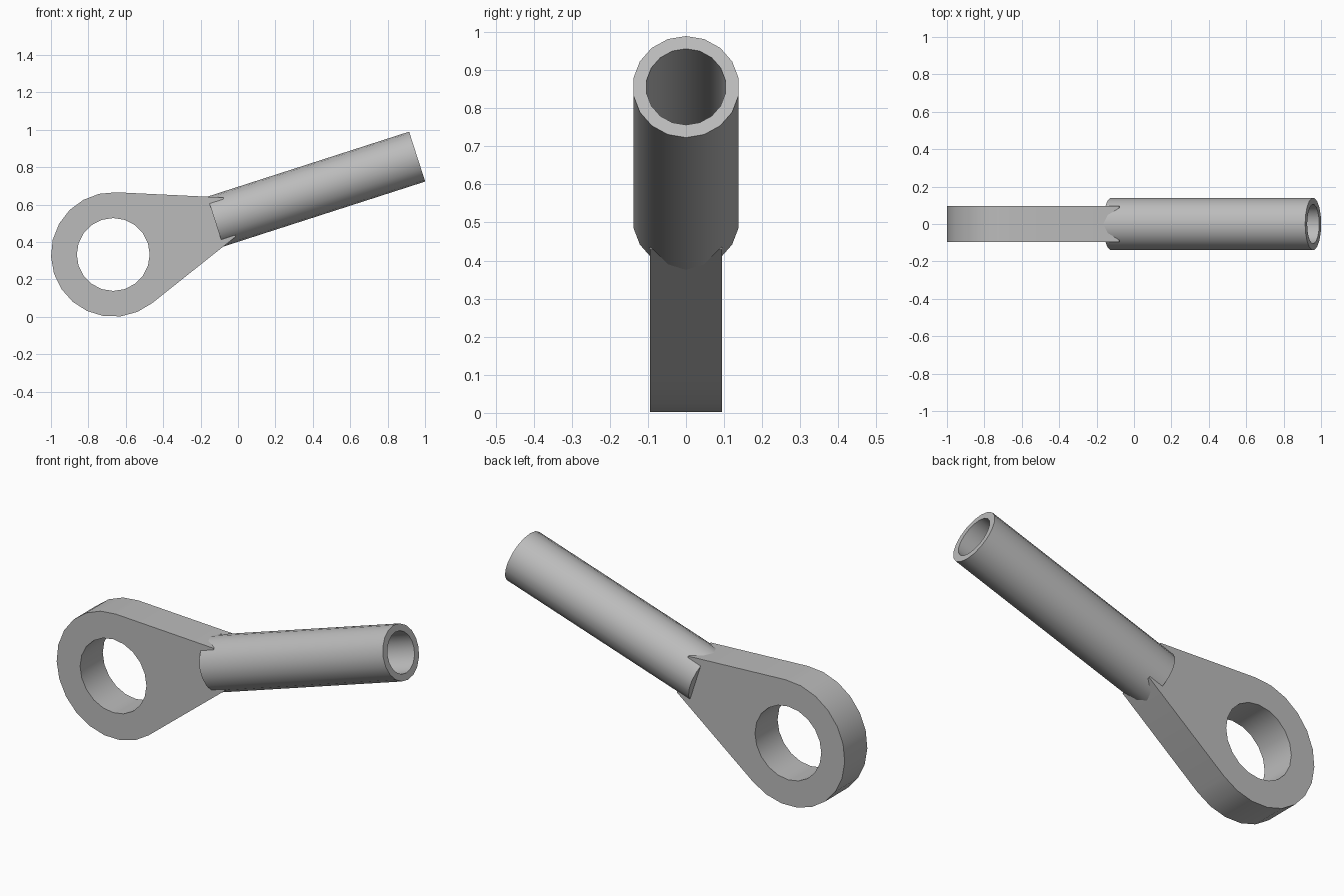
import bpy, bmesh
from math import sin, cos, pi, acos, atan2, hypot, tan, radians
from mathutils import Matrix, Vector

cube = bpy.data.objects.get("Cube")
if cube:
    bpy.data.objects.remove(cube, do_unlink=True)

TILT = radians(17.85)               # slope of the shank
EYE_R, HOLE_R, HALF_T = 0.333, 0.195, 0.095
TUBE_R, BORE_R = 0.14, 0.105
START, END, BORE_END = 0.573, 1.707, 0.7   # distances from the eye centre
FRAME = Matrix.Translation((-0.667, 0, EYE_R)) @ Matrix.Rotation(-TILT, 4, 'Y')

steel = bpy.data.materials.new("grey_steel")
steel.use_nodes = True
GREY = (0.5, 0.5, 0.5, 1)
steel.diffuse_color = GREY
steel.node_tree.nodes["Principled BSDF"].inputs["Base Color"].default_value = GREY


def finish(bm, name):
    """Turn the bmesh into a smooth-by-angle object in the tilted frame."""
    bmesh.ops.recalc_face_normals(bm, faces=bm.faces)
    bm.transform(FRAME)
    mesh = bpy.data.meshes.new(name)
    bm.to_mesh(mesh)
    bm.free()
    mesh.materials.append(steel)
    obj = bpy.data.objects.new(name, mesh)
    bpy.context.collection.objects.link(obj)
    bpy.ops.object.select_all(action='DESELECT')
    obj.select_set(True)
    bpy.context.view_layer.objects.active = obj
    bpy.ops.object.shade_smooth_by_angle(angle=radians(32))


# Eye plate: teardrop outline with a round hole
bm = bmesh.new()


def loop(points):
    verts = [bm.verts.new((x, -HALF_T, z)) for x, z in points]
    return [bm.edges.new((v, verts[i - 1])) for i, v in enumerate(verts)]


tangent = atan2(TUBE_R, START) + acos(EYE_R / hypot(START, TUBE_R))
steps = 14
arc = [tangent + (2 * pi - 2 * tangent) * i / steps for i in range(steps + 1)]
outline = [(EYE_R * cos(a), EYE_R * sin(a)) for a in arc]
tip = START + 0.08                  # tapered root buried in the shank
tip_z = TUBE_R - (tip - START) * tan(pi / 2 - tangent)
outline += [(START, -TUBE_R), (tip, -tip_z), (tip, tip_z), (START, TUBE_R)]
hole = [(HOLE_R * cos(2 * pi * i / 20 - TILT), HOLE_R * sin(2 * pi * i / 20 - TILT))
        for i in range(20)]
edges = loop(outline) + loop(hole)
bmesh.ops.triangle_fill(bm, edges=edges, use_beauty=True, use_dissolve=False,
                        normal=Vector((0, -1, 0)))
ext = bmesh.ops.extrude_face_region(bm, geom=bm.faces[:], use_keep_orig=True)
bmesh.ops.translate(bm, vec=(0, 2 * HALF_T, 0),
                    verts=[g for g in ext["geom"] if isinstance(g, bmesh.types.BMVert)])
finish(bm, "eye_plate")

# Shank: round tube with a blind bore
bm = bmesh.new()
SIDES = 18
rings = []
for x, r in ((START, TUBE_R), (END, TUBE_R), (END, BORE_R), (BORE_END, BORE_R)):
    rings.append([bm.verts.new((x, r * sin(2 * pi * i / SIDES), r * cos(2 * pi * i / SIDES)))
                  for i in range(SIDES)])
for a, b in zip(rings, rings[1:]):
    for i in range(SIDES):
        bm.faces.new((a[i - 1], a[i], b[i], b[i - 1]))
bm.faces.new(rings[0])
bm.faces.new(rings[-1])
finish(bm, "tube_shank")
